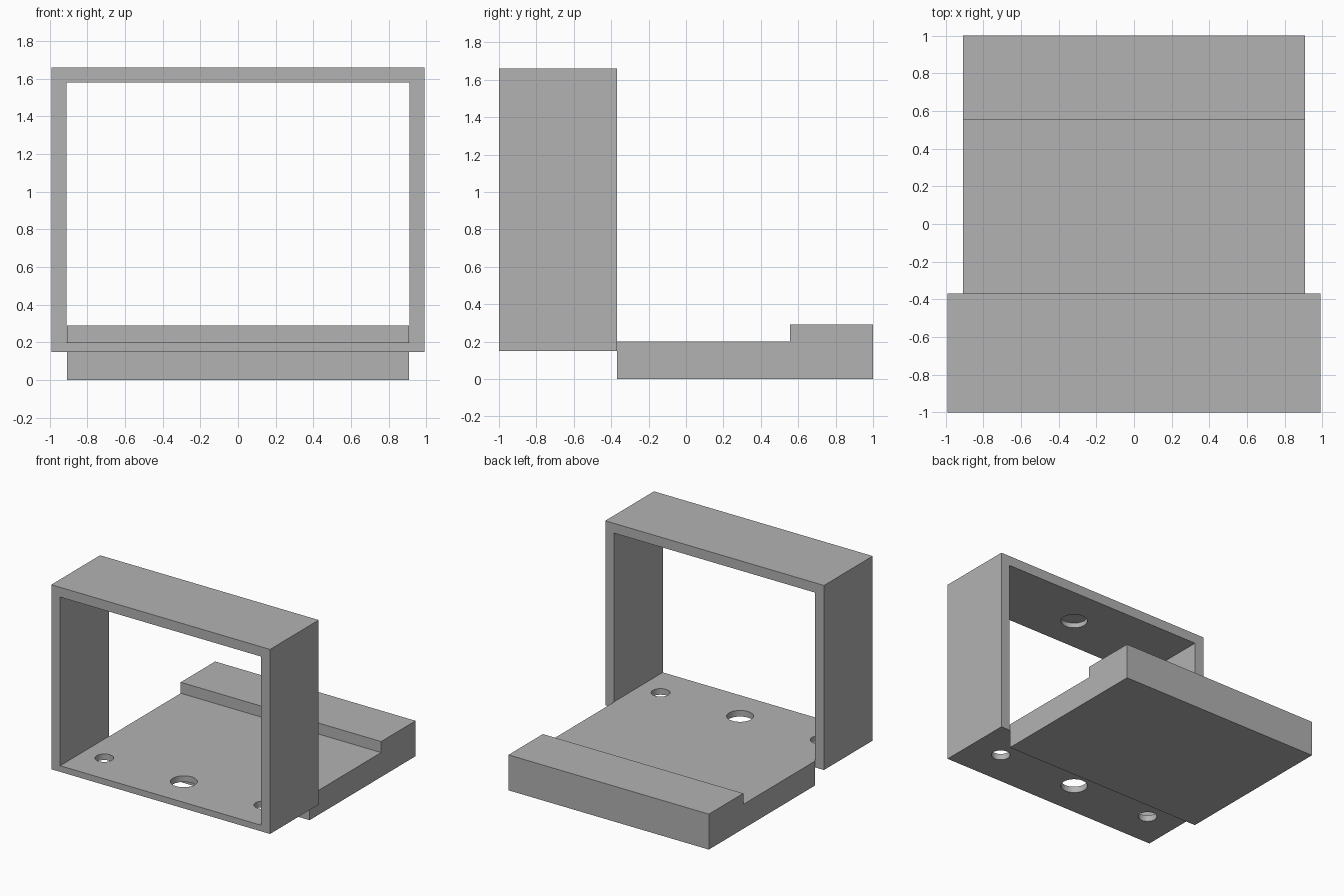
import bpy
import bmesh
from mathutils import Vector

default_cube = bpy.data.objects.get("Cube")
if default_cube:
    bpy.data.objects.remove(default_cube, do_unlink=True)

GREY = (0.448, 0.448, 0.448, 1.0)
grey = bpy.data.materials.new("plain grey")
grey.use_nodes = True
grey.diffuse_color = GREY
grey.node_tree.nodes["Principled BSDF"].inputs["Base Color"].default_value = GREY

FRONT, FRAME_BACK, BACK = -1.0, -0.37, 1.0
FRAME_BOTTOM, FLOOR, FRAME_TOP = 0.15, 0.2, 1.66
CEILING = 1.58
OUTER, INNER = 0.99, 0.91
HOLE_Y = -0.7


def add_object(name, bm):
    bmesh.ops.recalc_face_normals(bm, faces=bm.faces)
    mesh = bpy.data.meshes.new(name)
    bm.to_mesh(mesh)
    bm.free()
    mesh.materials.append(grey)
    obj = bpy.data.objects.new(name, mesh)
    bpy.context.collection.objects.link(obj)
    return obj


def extrude_profile(name, points, offset):
    """Extrude a closed planar outline along the offset vector."""
    bm = bmesh.new()
    face = bm.faces.new([bm.verts.new(p) for p in points])
    result = bmesh.ops.extrude_face_region(bm, geom=[face], use_keep_orig=True)
    verts = [v for v in result["geom"] if isinstance(v, bmesh.types.BMVert)]
    bmesh.ops.translate(bm, verts=verts, vec=Vector(offset))
    return add_object(name, bm)


def box(name, half_x, y0, y1, z0, z1):
    outline = [(-half_x, y0, z0), (half_x, y0, z0), (half_x, y0, z1), (-half_x, y0, z1)]
    return extrude_profile(name, outline, (0, y1 - y0, 0))


def drill(name, x, radius, z0, z1):
    bm = bmesh.new()
    bmesh.ops.create_cone(bm, cap_ends=True, segments=48, radius1=radius,
                          radius2=radius, depth=z1 - z0)
    bmesh.ops.translate(bm, verts=bm.verts, vec=(x, HOLE_Y, (z0 + z1) / 2))
    return add_object(name, bm)


def combine(target, helper, operation):
    """Apply a boolean and discard the helper."""
    modifier = target.modifiers.new(operation.lower(), "BOOLEAN")
    modifier.operation = operation
    modifier.solver = "EXACT"
    modifier.object = helper
    bpy.context.view_layer.objects.active = target
    bpy.ops.object.modifier_apply(modifier=modifier.name)
    bpy.data.objects.remove(helper, do_unlink=True)


# Rectangular frame, open at front and back
bracket = box("frame_bracket", OUTER, FRONT, FRAME_BACK, FRAME_BOTTOM, FRAME_TOP)
opening = box("opening", INNER, FRONT - 0.1, FRAME_BACK + 0.1, FLOOR, CEILING)
combine(bracket, opening, "DIFFERENCE")

# Stepped platform behind the frame, flush with its floor
side = [(FRAME_BACK, 0), (BACK, 0), (BACK, 0.29), (0.555, 0.29),
        (0.555, FLOOR), (FRAME_BACK, FLOOR)]
platform = extrude_profile("platform", [(-0.907, y, z) for y, z in side], (1.814, 0, 0))
combine(bracket, platform, "UNION")

# Three through holes in the floor and a blind recess under the roof
for x, radius in ((-0.72, 0.07), (0, 0.1), (0.72, 0.07)):
    combine(bracket, drill("floor_hole", x, radius, 0.1, 0.3), "DIFFERENCE")
combine(bracket, drill("roof_recess", 0, 0.1, 1.5, CEILING + 0.04), "DIFFERENCE")

# Smooth hole walls, crisp edges elsewhere
bpy.ops.object.select_all(action="DESELECT")
bracket.select_set(True)
bpy.context.view_layer.objects.active = bracket
bpy.ops.object.shade_smooth_by_angle()
